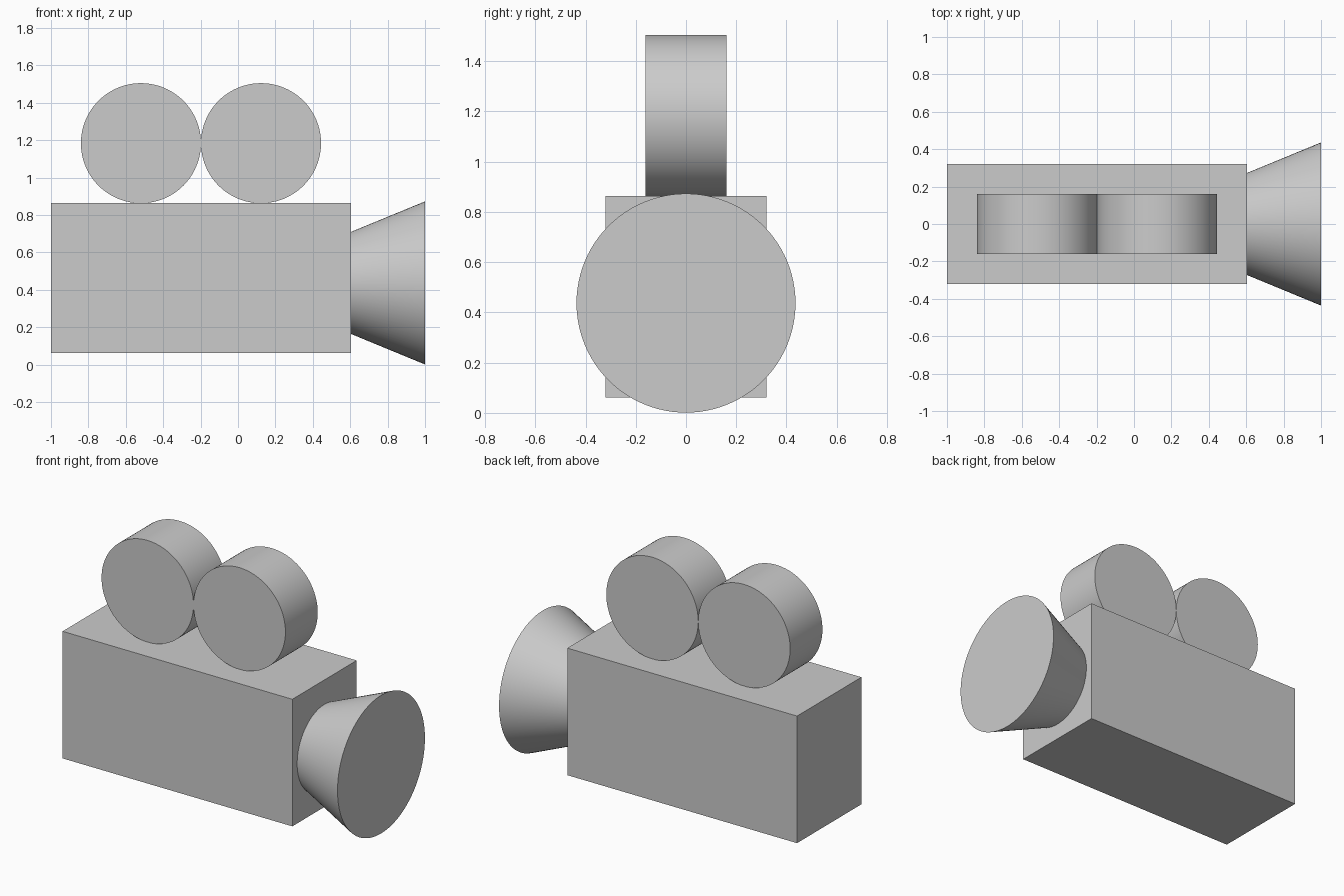
import bpy
from math import pi, radians

if "Cube" in bpy.data.objects:
    bpy.data.objects.remove(bpy.data.objects["Cube"])


def finish(obj, name):
    obj.name = name
    bpy.ops.object.transform_apply(location=False, rotation=True, scale=True)
    return obj


# Box-shaped camera body
bpy.ops.mesh.primitive_cube_add(size=1, location=(-0.198, 0, 0.463))
body = bpy.context.object
body.scale = (1.604, 0.642, 0.802)
finish(body, "camera_body")

# Two film reels resting on the body, touching each other
for name, x in (("rear_film_reel", -0.519), ("front_film_reel", 0.123)):
    bpy.ops.mesh.primitive_cylinder_add(vertices=96, radius=0.321, depth=0.322,
                                        location=(x, 0, 1.184), rotation=(pi / 2, 0, 0))
    finish(bpy.context.object, name)
    bpy.ops.object.shade_smooth_by_angle(angle=radians(30))

# Flared lens hood, its narrow end set slightly into the body
inner_x, outer_x = 0.58, 1.0
bpy.ops.mesh.primitive_cone_add(vertices=96, radius1=0.263, radius2=0.436,
                                depth=outer_x - inner_x,
                                location=((inner_x + outer_x) / 2, 0, 0.437),
                                rotation=(0, pi / 2, 0))
finish(bpy.context.object, "lens_hood")
bpy.ops.object.shade_smooth_by_angle(angle=radians(30))
